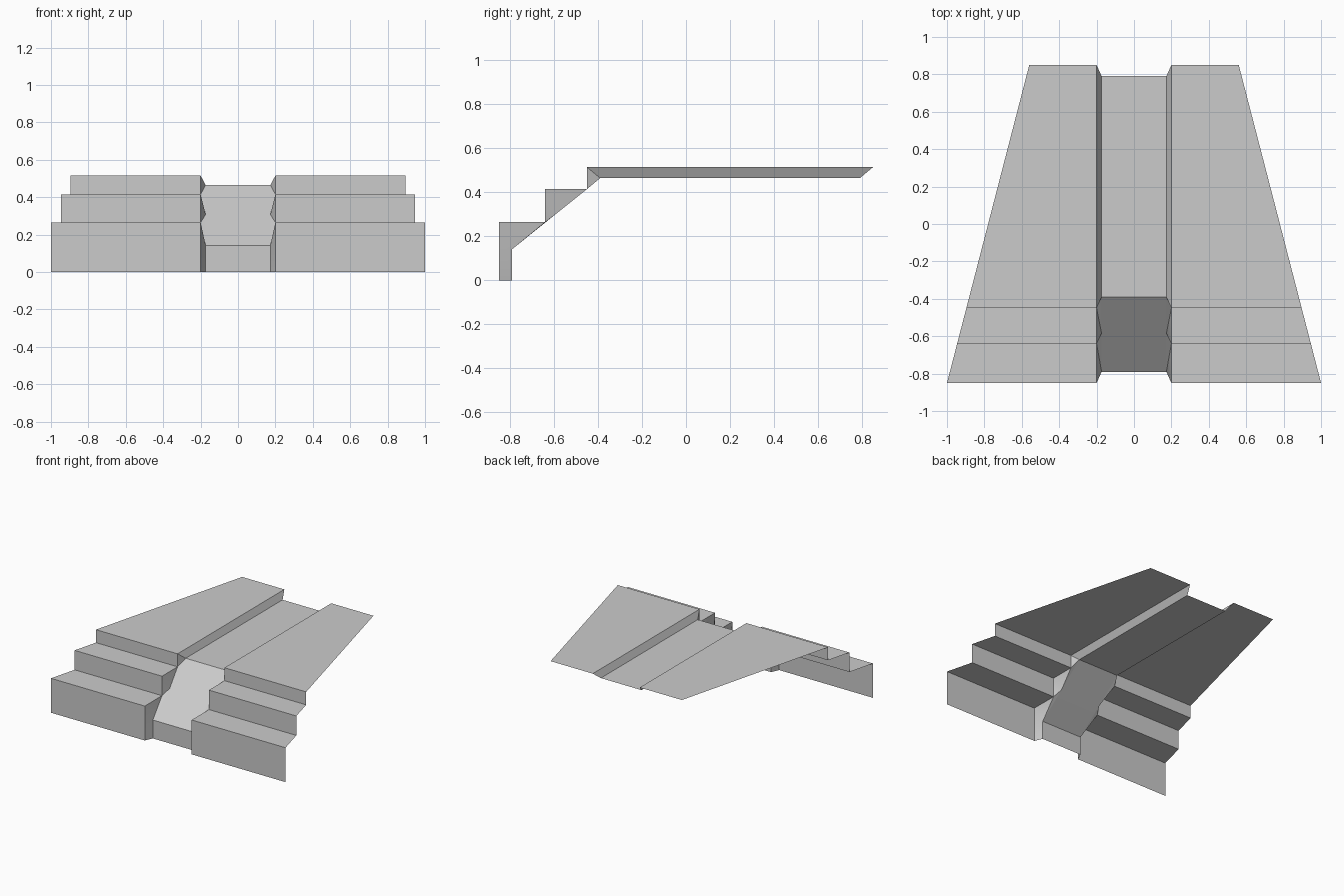
import bpy
import bmesh

if "Cube" in bpy.data.objects:
    bpy.data.objects.remove(bpy.data.objects["Cube"])

grey = bpy.data.materials.new("light grey")
grey.diffuse_color = (0.6, 0.6, 0.6, 1)
grey.use_nodes = True
grey.node_tree.nodes["Principled BSDF"].inputs["Base Color"].default_value = grey.diffuse_color

# side profiles as (y, z): stepped deck and the sunken channel
DECK = [(-0.85, 0), (-0.85, 0.265), (-0.64, 0.265), (-0.64, 0.415),
        (-0.45, 0.415), (-0.45, 0.515), (0.85, 0.515)]
CHANNEL = [(-0.79, 0), (-0.79, 0.142), (-0.585, 0.307), (-0.39, 0.465), (0.79, 0.465)]
EDGE, FLOOR = 0.2, 0.173   # half widths at the channel rim and floor


def outer(y):
    """Half width of the deck, tapering to the back."""
    return 1.0 - 0.44 * (y + 0.85) / 1.7


def make(name, verts, faces, mirror=True):
    mesh = bpy.data.meshes.new(name)
    mesh.from_pydata(verts, [], faces)
    mesh.materials.append(grey)
    obj = bpy.data.objects.new(name, mesh)
    bpy.context.collection.objects.link(obj)
    bpy.ops.object.select_all(action='DESELECT')
    obj.select_set(True)
    bpy.context.view_layer.objects.active = obj
    bpy.ops.object.shade_smooth_by_angle()
    if mirror:
        mod = obj.modifiers.new("mirror", 'MIRROR')
        mod.use_mirror_merge = False
    return obj


def strip(n):
    """Quads between two rows of n points."""
    return [(i, n + i, n + i + 1, i + 1) for i in range(n - 1)]


# stepped deck on both sides
make("stepped_deck",
     [(EDGE, y, z) for y, z in DECK] + [(outer(y), y, z) for y, z in DECK],
     strip(len(DECK)))

# channel floor with its ramp
make("channel_floor",
     [(-FLOOR, y, z) for y, z in CHANNEL] + [(FLOOR, y, z) for y, z in CHANNEL],
     strip(len(CHANNEL)), mirror=False)

# slanted walls joining deck and channel (deck points 0-6, channel points 7-11)
make("channel_wall",
     [(EDGE, y, z) for y, z in DECK] + [(FLOOR, y, z) for y, z in CHANNEL],
     [(7, 0, 1, 8), (8, 1, 2), (8, 2, 9), (9, 2, 3), (9, 3, 4),
      (9, 4, 10), (10, 4, 5), (10, 5, 6, 11)])
